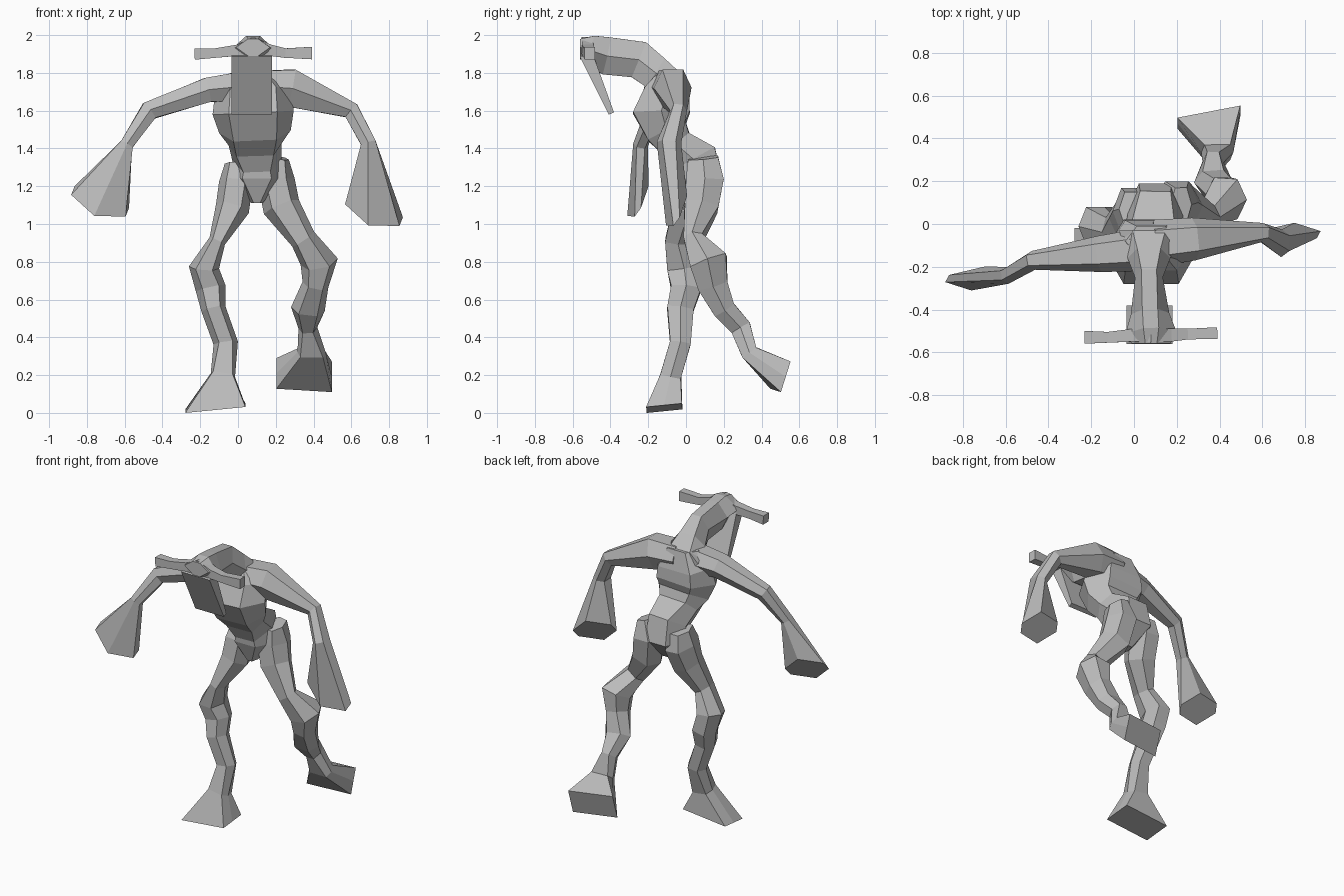
import bpy
import bmesh
from mathutils import Vector

default_cube = bpy.data.objects.get("Cube")
if default_cube:
    bpy.data.objects.remove(default_cube, do_unlink=True)

grey = bpy.data.materials.new("plain grey")
grey.use_nodes = True
grey_value = (0.5, 0.5, 0.5, 1.0)
grey.diffuse_color = grey_value
grey.node_tree.nodes["Principled BSDF"].inputs["Base Color"].default_value = grey_value

X_AXIS, Y_AXIS = Vector((1, 0, 0)), Vector((0, 1, 0))


def section(center, normal, side_axis, width, depth, corner):
    """Six-sided section: corner = 1 gives a rectangle, smaller values a hexagon."""
    u = (side_axis - normal * side_axis.dot(normal)).normalized()
    v = normal.cross(u)
    outline = [(1, 0), (corner, 1), (-corner, 1), (-1, 0), (-corner, -1), (corner, -1)]
    return [center + u * (a * width) + v * (b * depth) for a, b in outline]


def loft(name, side_axis, rings, start=None, end=None):
    """Skin a closed tube over rings of x, y, z, half width, half depth, corner."""
    centers = [Vector(ring[:3]) for ring in rings]
    last = len(rings) - 1
    bm = bmesh.new()
    loops = []
    for i, ring in enumerate(rings):
        ahead = (centers[min(i + 1, last)] - centers[i]).normalized()
        behind = (centers[i] - centers[max(i - 1, 0)]).normalized()
        normal = (ahead + behind).normalized()
        if i == 0 and start:
            normal = Vector(start).normalized()
        if i == last and end:
            normal = Vector(end).normalized()
        corner = ring[5] if len(ring) > 5 else 0.55
        points = section(centers[i], normal, side_axis, ring[3], ring[4], corner)
        loops.append([bm.verts.new(p) for p in points])
    for low, high in zip(loops, loops[1:]):
        for k in range(len(low)):
            n = (k + 1) % len(low)
            bm.faces.new((low[k], low[n], high[n], high[k]))
    bm.faces.new(loops[0])
    bm.faces.new(loops[-1])
    bmesh.ops.recalc_face_normals(bm, faces=bm.faces)
    mesh = bpy.data.meshes.new(name)
    bm.to_mesh(mesh)
    bm.free()
    mesh.materials.append(grey)
    obj = bpy.data.objects.new(name, mesh)
    bpy.context.collection.objects.link(obj)
    return obj


UP, DOWN, FORWARD = (0, 0, 1), (0, 0, -1), (0, -1, 0)

# Body from the crotch up to the shoulders
loft("torso", X_AXIS, [
    (.10, .03, 1.11, .03, .05),
    (.10, .06, 1.24, .14, .13),
    (.10, .04, 1.34, .13, .13),
    (.09, -.05, 1.42, .14, .09, .7),
    (.09, -.10, 1.49, .19, .11, .6),
    (.08, -.13, 1.59, .215, .15, .6),
    (.08, -.10, 1.70, .20, .12, .6),
    (.08, -.08, 1.80, .12, .07),
], start=UP, end=UP)

# Neck and head reaching forward
loft("neck_and_head", X_AXIS, [
    (.07, -.03, 1.74, .14, .06),
    (.07, -.16, 1.80, .10, .09),
    (.07, -.25, 1.87, .065, .10),
    (.075, -.42, 1.89, .09, .10, .4),
    (.08, -.51, 1.92, .12, .08, .3),
    (.08, -.56, 1.935, .09, .045, .3),
], start=FORWARD, end=FORWARD)

# Flat hanging face plate
loft("face_plate", X_AXIS, [
    (.073, -.53, 1.90, .107, .035, 1),
    (.073, -.395, 1.585, .107, .015, 1),
])

# Horns running sideways across the brow
loft("horns", Y_AXIS, [
    (-.23, -.53, 1.90, .03, .03, 1),
    (-.12, -.53, 1.905, .025, .025, 1),
    (0, -.52, 1.92, .03, .03, 1),
    (.08, -.52, 1.94, .04, .05, .8),
    (.17, -.52, 1.92, .03, .03, 1),
    (.25, -.515, 1.905, .025, .025, 1),
    (.39, -.51, 1.905, .027, .033, 1),
])

# Arms ending in wide club hands
hand_aim = (-.2, .8, -.5)
loft("right_arm", Y_AXIS, [
    (.04, -.12, 1.73, .10, .08),
    (-.16, -.14, 1.71, .085, .065),
    (-.47, -.17, 1.60, .045, .05),
    (-.59, -.24, 1.42, .04, .035),
    (-.73, -.255, 1.12, .10, .155, .3),
], end=hand_aim)
loft("left_arm", Y_AXIS, [
    (.10, -.09, 1.73, .11, .08),
    (.28, -.07, 1.72, .10, .10),
    (.60, -.04, 1.60, .045, .045),
    (.69, -.09, 1.43, .065, .04),
    (.72, -.05, 1.07, .10, .155, .3),
], end=hand_aim)

# Standing leg with a flared foot
loft("right_leg", X_AXIS, [
    (-.01, .07, 1.32, .06, .08),
    (-.01, .06, 1.22, .09, .11),
    (-.03, .02, 1.08, .09, .09),
    (-.11, -.04, .91, .045, .07),
    (-.18, -.01, .77, .08, .09),
    (-.145, 0, .66, .08, .08),
    (-.13, -.03, .55, .065, .07),
    (-.065, -.03, .37, .065, .055),
    (-.08, -.08, .20, .065, .055, .8),
    (-.12, -.115, .025, .16, .095, 1),
], end=(.1, .1, -1))

# Trailing leg with the foot kicked back
loft("left_leg", X_AXIS, [
    (.22, .09, 1.35, .05, .08),
    (.20, .10, 1.24, .10, .10),
    (.23, .08, 1.09, .10, .09),
    (.345, .04, .92, .07, .05),
    (.43, .12, .80, .10, .10),
    (.41, .14, .68, .07, .08),
    (.37, .20, .55, .09, .06),
    (.37, .29, .45, .05, .055),
    (.39, .335, .32, .075, .045, .8),
    (.35, .50, .20, .15, .085, 1),
], end=(-.2, .95, -.3))
